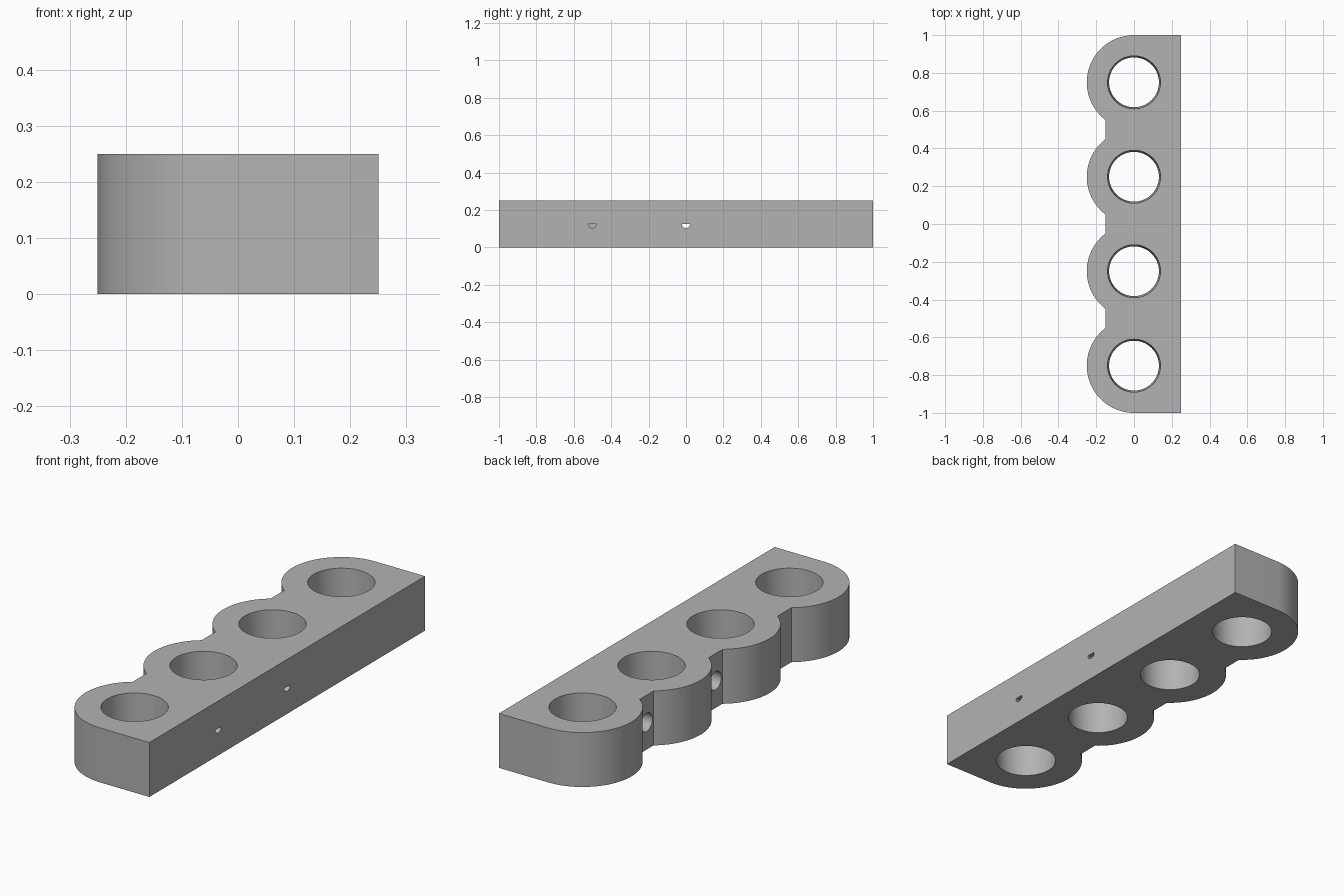
import bpy
import bmesh
import math
from mathutils import Matrix, Vector

cube = bpy.data.objects.get("Cube")
if cube:
    bpy.data.objects.remove(cube, do_unlink=True)

HEIGHT = 0.25
LOBE = 0.25
NOTCH_X = -0.15
HOLE_YS = [-0.75, -0.25, 0.25, 0.75]
SCREW_YS = [-0.5, 0, 0.5]

grey = bpy.data.materials.new("plain_grey")
grey.use_nodes = True
colour = (0.45, 0.45, 0.45, 1)
grey.diffuse_color = colour
grey.node_tree.nodes["Principled BSDF"].inputs["Base Color"].default_value = colour


def arc(radius, start, end, steps, centre=(0, 0)):
    """Points along an arc, angles in degrees."""
    points = []
    for i in range(steps + 1):
        a = math.radians(start + (end - start) * i / steps)
        points.append((centre[0] + radius * math.cos(a), centre[1] + radius * math.sin(a)))
    return points


def make_object(name, bm):
    bmesh.ops.recalc_face_normals(bm, faces=bm.faces)
    mesh = bpy.data.meshes.new(name)
    bm.to_mesh(mesh)
    bm.free()
    mesh.materials.append(grey)
    obj = bpy.data.objects.new(name, mesh)
    bpy.context.collection.objects.link(obj)
    return obj


def prism(name, profile, depth, matrix=Matrix()):
    """Extrude a flat outline along z, then place it."""
    bm = bmesh.new()
    face = bm.faces.new([bm.verts.new((x, y, 0)) for x, y in profile])
    top = bmesh.ops.extrude_face_region(bm, geom=[face])["geom"]
    verts = [v for v in top if isinstance(v, bmesh.types.BMVert)]
    bmesh.ops.translate(bm, verts=verts, vec=(0, 0, depth))
    bm.transform(matrix)
    return make_object(name, bm)


def cone(name, bottom, top, depth, centre):
    bm = bmesh.new()
    bmesh.ops.create_cone(bm, cap_ends=True, segments=64, radius1=bottom, radius2=top,
                          depth=depth, matrix=Matrix.Translation(centre))
    return make_object(name, bm)


# Body outline: straight back edge, four round lobes joined by flat notches
outline = [(LOBE, -1), (LOBE, 1)]
cut_angle = math.degrees(math.acos(-NOTCH_X / LOBE))
for y in reversed(HOLE_YS):
    start = 90 if y == HOLE_YS[-1] else 180 - cut_angle
    end = 270 if y == HOLE_YS[0] else 180 + cut_angle
    outline += arc(LOBE, start, end, 32, (0, y))
body = prism("holder_body", outline, HEIGHT)

# Slightly tapered holes through the lobes
cutters = [cone("lobe_hole_cutter", 0.131, 0.141, HEIGHT + 0.05, (0, y, HEIGHT / 2))
           for y in HOLE_YS]

# Screw passages: wide bore from the notch, small half-round exit in the flat side
half_round = arc(0.022, 180, 360, 16)
full_round = arc(0.042, 0, 348.75, 31)
for y in SCREW_YS:
    for name, profile, start, end in (("screw_bore_cutter", full_round, -0.3, 0.05),
                                      ("screw_exit_cutter", half_round, 0, 0.3)):
        # local x runs along y, local y along z, local z along x
        place = Matrix(((0, 0, 1, start), (1, 0, 0, y), (0, 1, 0, HEIGHT / 2), (0, 0, 0, 1)))
        cutters.append(prism(name, profile, end - start, place))

for cutter in cutters:
    cutter.hide_render = True
    mod = body.modifiers.new("cut", 'BOOLEAN')
    mod.operation = 'DIFFERENCE'
    mod.solver = 'EXACT'
    mod.object = cutter

# Bake the cuts and drop the cutters
graph = bpy.context.evaluated_depsgraph_get()
cut_mesh = bpy.data.meshes.new_from_object(body.evaluated_get(graph))
body.modifiers.clear()
body.data = cut_mesh
for cutter in cutters:
    bpy.data.objects.remove(cutter, do_unlink=True)

bpy.ops.object.select_all(action='DESELECT')
bpy.context.view_layer.objects.active = body
body.select_set(True)
bpy.ops.object.shade_smooth_by_angle(angle=math.radians(30))
